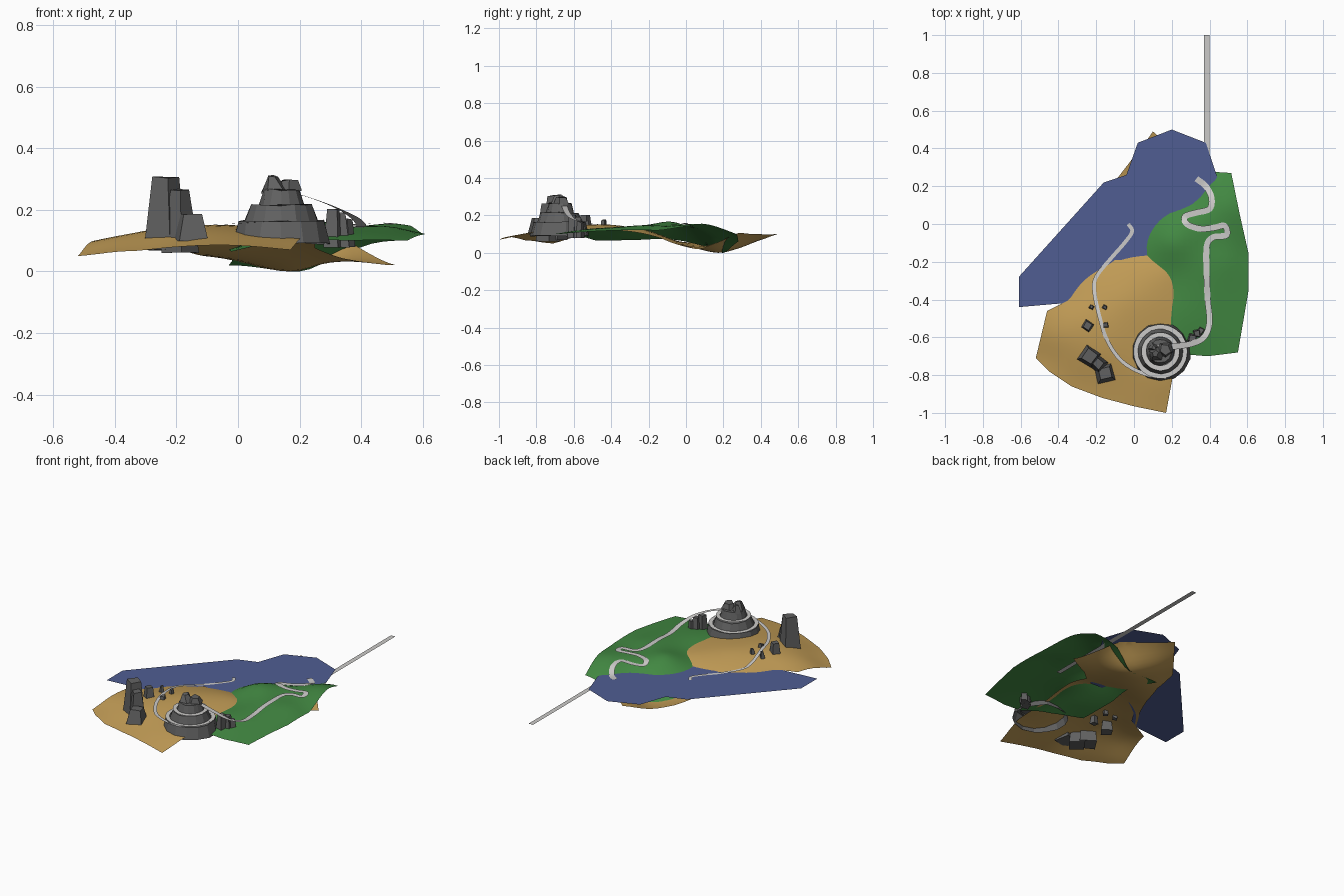
import bpy, bmesh, math, random
from mathutils import Vector, Matrix
from mathutils.geometry import delaunay_2d_cdt

random.seed(4)
default = bpy.data.objects.get("Cube")
if default:
    bpy.data.objects.remove(default)


def material(name, colour):
    mat = bpy.data.materials.new(name)
    mat.use_nodes = True
    mat.diffuse_color = (*colour, 1)
    shader = mat.node_tree.nodes["Principled BSDF"]
    shader.inputs["Base Color"].default_value = (*colour, 1)
    shader.inputs["Roughness"].default_value = 1
    return mat


SAND = material("sand", (.55, .34, .095))
GRASS = material("grass_green", (.055, .25, .055))
WATER = material("water_blue", (.08, .11, .29))
ROCK = material("rock_grey", (.12, .12, .12))
PATH = material("pale_path", (.6, .59, .58))
SEA = .107


def make_object(name, bm, mat, smooth=False):
    mesh = bpy.data.meshes.new(name)
    bm.to_mesh(mesh)
    bm.free()
    mesh.materials.append(mat)
    obj = bpy.data.objects.new(name, mesh)
    bpy.context.collection.objects.link(obj)
    for poly in mesh.polygons:
        poly.use_smooth = smooth
    return obj


def height_function(controls):
    """Smooth surface through scattered control points (radial functions)."""
    def bump(ax, ay, bx, by):
        return math.sqrt((ax - bx) ** 2 + (ay - by) ** 2 + .003)

    rows = [[bump(x, y, a, b) for a, b, _ in controls] + [z - SEA] for x, y, z in controls]
    for i in range(len(rows)):
        best = max(range(i, len(rows)), key=lambda r: abs(rows[r][i]))
        rows[i], rows[best] = rows[best], rows[i]
        rows[i] = [v / rows[i][i] for v in rows[i]]
        for j, row in enumerate(rows):
            if j != i:
                rows[j] = [v - row[i] * w for v, w in zip(row, rows[i])]
    weights = [row[-1] for row in rows]
    return lambda x, y: SEA + sum(w * bump(x, y, a, b)
                                  for w, (a, b, _) in zip(weights, controls))


def terrain(name, outline, height, mat, cell=.035):
    """Open sheet filling an outline, raised by a height function."""
    border = []
    for a, b in zip(outline, outline[1:] + outline[:1]):
        a, b = Vector(a), Vector(b)
        steps = max(1, round((b - a).length / cell))
        border += [a.lerp(b, i / steps) for i in range(steps)]
    xs, ys = [p.x for p in border], [p.y for p in border]
    points = list(border)
    for i in range(int((max(xs) - min(xs)) / cell)):
        for j in range(int((max(ys) - min(ys)) / cell)):
            points.append(Vector((min(xs) + (i + .5) * cell, min(ys) + (j + .5) * cell)))
    result = delaunay_2d_cdt(points, [], [list(range(len(border)))], 1, 1e-5)
    bm = bmesh.new()
    verts = [bm.verts.new((p.x, p.y, max(0, height(p.x, p.y)))) for p in result[0]]
    for face in result[2]:
        bm.faces.new([verts[i] for i in face])
    bmesh.ops.delete(bm, geom=[v for v in bm.verts if not v.link_faces], context='VERTS')
    bmesh.ops.recalc_face_normals(bm, faces=bm.faces)
    if sum(f.normal.z for f in bm.faces) < 0:
        bmesh.ops.reverse_faces(bm, faces=bm.faces)
    return make_object(name, bm, mat, True)


def flat_sheet(name, outline, z, mat):
    bm = bmesh.new()
    face = bm.faces.new([bm.verts.new((x, y, z)) for x, y in outline])
    face.normal_update()
    if face.normal.z < 0:
        face.normal_flip()
    return make_object(name, bm, mat)


def ribbon(name, points, width, steps=6):
    """Flat strip following a smooth curve through the points."""
    points = [Vector(p) for p in points]
    ends = [points[0] * 2 - points[1]] + points + [points[-1] * 2 - points[-2]]
    curve = []
    for a, b, c, d in zip(ends, ends[1:], ends[2:], ends[3:]):
        for i in range(steps):
            t = i / steps
            curve.append((b * 2 + (c - a) * t + (a * 2 - b * 5 + c * 4 - d) * t ** 2
                          + (b * 3 - a - c * 3 + d) * t ** 3) / 2)
    curve.append(points[-1])
    bm = bmesh.new()
    rows = []
    for i, p in enumerate(curve):
        along = curve[min(i + 1, len(curve) - 1)] - curve[max(i - 1, 0)]
        side = Vector((-along.y, along.x, 0)).normalized() * width / 2
        rows.append((bm.verts.new(p - side), bm.verts.new(p + side)))
    for (a, b), (c, d) in zip(rows, rows[1:]):
        bm.faces.new((a, c, d, b))
    return make_object(name, bm, PATH, True)


def frustum(name, x, y, base, top, r_base, r_top, sides=4, turn=0., jitter=0., lean=0.,
            hollow=False):
    """Tapered flat-faced block; jitter roughens it, lean shifts its top."""
    bm = bmesh.new()
    bmesh.ops.create_cone(bm, cap_ends=True, segments=sides, radius1=r_base,
                          radius2=r_top, depth=top - base)
    if hollow:
        floor = [f for f in bm.faces if f.normal.z < -.9]
        bmesh.ops.delete(bm, geom=floor, context='FACES_ONLY')
    bmesh.ops.rotate(bm, verts=bm.verts, matrix=Matrix.Rotation(turn, 3, 'Z'))
    for v in bm.verts:
        if v.co.z > 0:
            v.co.x += lean
        v.co += Vector([random.uniform(-jitter, jitter) for _ in range(3)])
    bmesh.ops.translate(bm, verts=bm.verts, vec=(x, y, (base + top) / 2))
    return make_object(name, bm, ROCK)


# Sand beach that dips into a bowl below the water
sand_outline = [(.17, -1), (.21, -.78), (.22, -.5), (.25, -.27), (.25, -.13), (.34, -.04),
                (.515, .07), (.34, .28), (.1, .49), (.08, .46), (-.09, .24), (-.11, .08),
                (-.18, -.1), (-.27, -.27), (-.36, -.41), (-.46, -.46), (-.52, -.71),
                (-.45, -.78), (-.33, -.86), (-.17, -.92), (0, -.965)]
sand_height = height_function([
    (-.52, -.71, .05), (-.42, -.6, .105), (-.46, -.46, .1), (-.3, -.87, .07),
    (0, -.96, .085), (.17, -1, .07), (.2, -.8, .11), (-.2, -.7, .13),
    (.14, -.67, .12), (-.25, -.5, .14), (-.05, -.4, .15), (.1, -.4, .14),
    (.2, -.45, .125), (.2, -.6, .115), (-.35, -.4, .106), (-.22, -.26, .106),
    (-.1, -.2, .107), (.07, -.17, .108), (.17, -.25, .125), (0, 0, .05),
    (.2, .2, .005), (.34, .28, .105), (.22, .385, .1), (.1, .49, .1),
    (-.09, .24, .06), (-.11, .08, .05), (.515, .07, .02), (.43, .17, .055),
    (.25, -.27, .11), (.08, .3, .03), (-.18, -.1, .07)])
terrain("sand_beach", sand_outline, sand_height, SAND)

# Grass hills, with a skirt running out below the water
grass_outline = [(.55, -.68), (.39, -.7), (.27, -.69), (.12, -.6), (-.02, -.48), (-.03, -.23),
                 (0, 0), (-.03, .17), (.2, .2), (.36, .28), (.515, .27), (.56, .05),
                 (.605, -.15), (.605, -.36)]
grass_height = height_function([
    (.55, -.68, .1), (.3, -.7, .1), (.2, -.6, .115), (.2, -.45, .125), (.2, -.26, .13),
    (.1, -.4, .095), (-.02, -.48, .065), (-.03, -.23, .07), (.07, -.1, .107),
    (.2, -.09, .165), (.12, .0, .107), (.2, .06, .108), (.3, .04, .135), (.38, -.1, .145),
    (.4, -.4, .135), (.605, -.15, .12), (.605, -.36, .12), (.5, .1, .155), (-.03, .17, .02),
    (.515, .27, .1), (.43, .23, .108), (.2, .2, .0), (.3, .1, .108), (.5, -.2, .145),
    (0, 0, .06)])
terrain("grass_hills", grass_outline, grass_height, GRASS)

# Lake and the long straight road leaving it
flat_sheet("lake", [(-.61, -.44), (-.61, -.28), (-.16, .22), (-.04, .26), (.02, .43), (.2, .5),
                    (.38, .43), (.44, .25), (.3, 0), (.16, -.2), (-.1, -.19), (-.25, -.3),
                    (-.3, -.38), (-.38, -.42)], SEA, WATER)
flat_sheet("straight_road", [(.37, -.22), (.4, -.22), (.4, 1), (.37, 1)], SEA - .004, PATH)

# Stepped rock tower with a craggy crown, open underneath
TX, TY = .14, -.675
tiers = [(.09, .165, .16, .142), (.16, .215, .122, .102), (.21, .265, .076, .062)]
for i, (base, top, r_base, r_top) in enumerate(tiers):
    frustum(f"tower_tier_{i}", TX, TY, base, top, r_base, r_top, 14, jitter=.004, hollow=True)
frustum("tower_crown_left", TX - .02, TY - .01, .26, .31, .045, .018, 5, jitter=.004, lean=-.008)
frustum("tower_crown_right", TX + .025, TY + .01, .26, .295, .045, .028, 5, .6, .004)
frustum("tower_crown_back", TX - .035, TY + .02, .25, .3, .03, .014, 4, .3, .003)

# Ring paths on the tower ledges
for name, radius, z in (("lower_ring_path", .131, .171), ("upper_ring_path", .089, .221)):
    turns = [math.tau * i / 24 for i in range(25)]
    ribbon(name, [(TX + radius * math.cos(a), TY + radius * math.sin(a), z) for a in turns],
           .024, 2)


# Winding paths laid on the ground
def on_ground(height, route):
    return [(x, y, max(height(x, y) + .008, SEA + .004)) for x, y in route]


hill_route = [(.39, -.4), (.385, -.28), (.385, -.12), (.42, -.07), (.49, -.06), (.48, -.01),
              (.42, -.02), (.35, -.025), (.28, 0), (.27, .04), (.33, .06), (.4, .08),
              (.41, .14), (.38, .2), (.33, .24)]
bridge = [(.12, -.66, .268), (.2, -.65, .25), (.3, -.635, .215), (.37, -.6, .18), (.4, -.52, .152)]
ribbon("hill_path", bridge + on_ground(grass_height, hill_route), .032)

beach_route = [(-.14, -.62), (-.18, -.5), (-.21, -.36), (-.2, -.28), (-.12, -.18),
               (-.05, -.1), (-.01, -.04), (-.03, 0)]
ramp = [(.17, -.81, .165), (.06, -.795, .16), (-.06, -.73, .152)]
ribbon("beach_path", ramp + on_ground(sand_height, beach_route), .02)

# Standing stones: x, y, base, top, base radius, top radius, turn
stones = [(-.235, -.7, .07, .305, .07, .042, .2), (-.19, -.74, .06, .265, .062, .03, .1),
          (-.155, -.79, .1, .185, .07, .043, 1), (-.245, -.54, .08, .2, .045, .026, .2),
          (-.15, -.535, .1, .17, .026, .015, .9), (-.225, -.44, .12, .175, .02, .012, .2),
          (-.155, -.44, .12, .175, .02, .012, .4), (.31, -.605, .08, .2, .035, .022, .5),
          (.335, -.58, .08, .19, .033, .02, .9), (.355, -.565, .08, .17, .026, .016, .2)]
for i, (x, y, base, top, r_base, r_top, turn) in enumerate(stones):
    frustum(f"standing_stone_{i}", x, y, base, top, r_base, r_top, 4, turn, .003)
